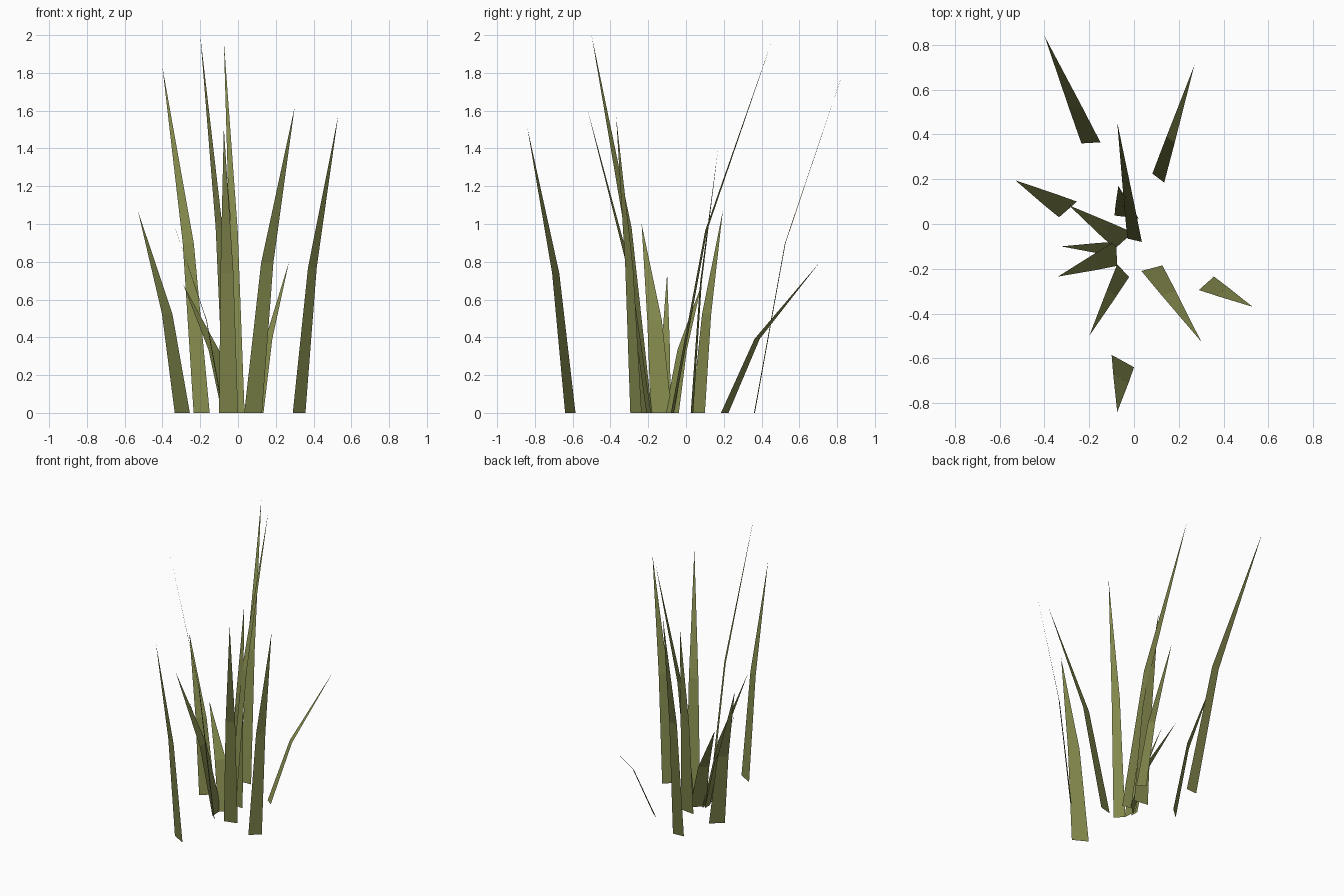
import bpy
from mathutils import Vector

if "Cube" in bpy.data.objects:
    bpy.data.objects.remove(bpy.data.objects["Cube"])

# Single olive green for the whole tuft
olive = bpy.data.materials.new("olive_green")
olive.diffuse_color = (0.225, 0.245, 0.072, 1.0)
olive.use_nodes = True
olive.node_tree.nodes["Principled BSDF"].inputs["Base Color"].default_value = olive.diffuse_color

BEND_OUT, BEND_UP, BEND_WIDTH = 0.34, 0.49, 0.69


def blade(name, a, b, tip):
    """Flat blade: ground edge a-b, one bend at mid height, pointed tip."""
    a, b, tip = Vector((*a, 0)), Vector((*b, 0)), Vector(tip)
    centre = (a + b) / 2
    lean = tip - centre
    bend = centre + Vector((lean.x * BEND_OUT, lean.y * BEND_OUT, lean.z * BEND_UP))
    half = (b - a) / 2 * BEND_WIDTH
    mesh = bpy.data.meshes.new(name)
    mesh.from_pydata([a, b, bend + half, bend - half, tip], [],
                     [(0, 1, 2, 3), (3, 2, 4)])
    mesh.materials.append(olive)
    obj = bpy.data.objects.new(name, mesh)
    bpy.context.collection.objects.link(obj)


# Blades: two ground corners and the tip
blades = [
    ("back_left",    (-0.235, 0.36), (-0.15, 0.365), (-0.40, 0.84, 1.83)),
    ("back_right",   (0.082, 0.225), (0.135, 0.185), (0.27, 0.71, 0.80)),
    ("centre_tall",  (-0.03, -0.065), (0.035, -0.08), (-0.075, 0.455, 1.97)),
    ("centre_back",  (-0.087, 0.038), (0.02, 0.025), (-0.07, 0.17, 1.40)),
    ("right",        (0.29, -0.295), (0.357, -0.235), (0.53, -0.37, 1.57)),
    ("front",        (-0.10, -0.585), (0.0, -0.64), (-0.075, -0.84, 1.51)),
    ("front_tall",   (-0.075, -0.18), (-0.022, -0.237), (-0.20, -0.50, 2.0)),
    ("front_right",  (0.033, -0.21), (0.127, -0.185), (0.30, -0.525, 1.62)),
    ("left",         (-0.335, 0.03), (-0.255, 0.10), (-0.53, 0.195, 1.07)),
    ("short_left",   (-0.085, -0.11), (-0.005, -0.038), (-0.29, 0.083, 0.68)),
    ("short_narrow", (-0.095, -0.142), (-0.095, -0.08), (-0.325, -0.10, 0.74)),
    ("left_front",   (-0.075, -0.187), (-0.08, -0.075), (-0.34, -0.235, 1.0)),
]
for name, a, b, tip in blades:
    blade("grass_blade_" + name, a, b, tip)
